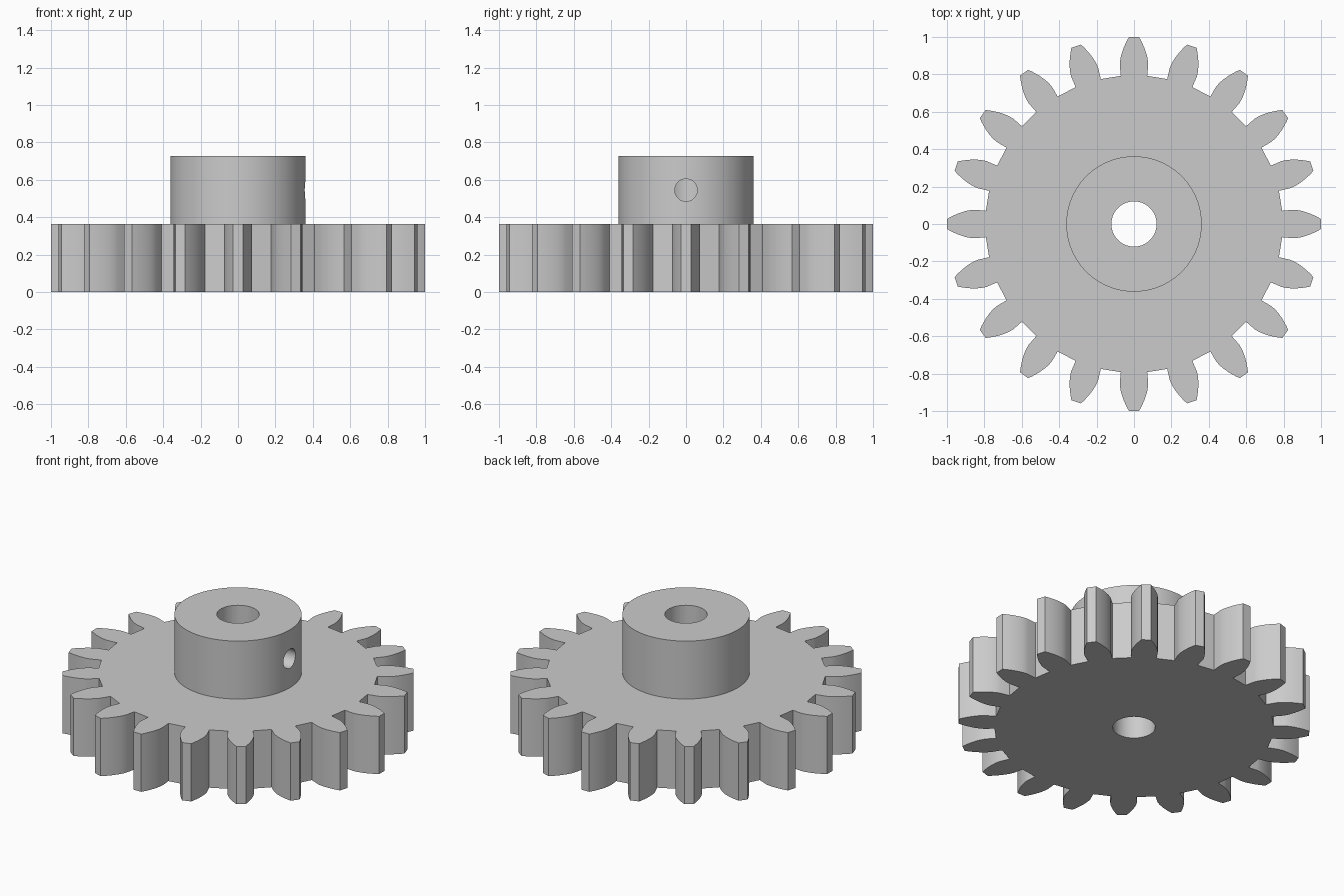
import bpy, bmesh, math
from mathutils import Matrix, Vector

if "Cube" in bpy.data.objects:
    bpy.data.objects.remove(bpy.data.objects["Cube"])

TEETH = 20
TIP_R, ROOT_R, BASE_R = 1.0, 0.795, 0.854
HALF_ANGLE = math.radians(5.1)   # half tooth angle at the base circle
GEAR_H, HUB_H, HUB_R, BORE_R, SCREW_R = 0.363, 0.727, 0.362, 0.121, 0.06

steel = bpy.data.materials.new("grey steel")
steel.use_nodes = True
GREY = (0.6, 0.6, 0.6, 1)
steel.diffuse_color = GREY
steel.node_tree.nodes["Principled BSDF"].inputs["Base Color"].default_value = GREY


def make_object(name, bm):
    bmesh.ops.recalc_face_normals(bm, faces=bm.faces)
    mesh = bpy.data.meshes.new(name)
    bm.to_mesh(mesh)
    bm.free()
    mesh.materials.append(steel)
    obj = bpy.data.objects.new(name, mesh)
    bpy.context.collection.objects.link(obj)
    return obj


def cylinder(name, radius, depth, matrix, sides=96):
    bm = bmesh.new()
    bmesh.ops.create_cone(bm, cap_ends=True, segments=sides, radius1=radius,
                          radius2=radius, depth=depth, matrix=matrix)
    return make_object(name, bm)


def tooth_flank(steps=8):
    """Polar points (radius, half angle) from root to tip along an involute."""
    points = [(ROOT_R, HALF_ANGLE)]
    for i in range(steps + 1):
        r = BASE_R + (TIP_R - BASE_R) * i / steps
        pressure = math.acos(BASE_R / r)
        points.append((r, HALF_ANGLE - (math.tan(pressure) - pressure)))
    return points


# Toothed wheel: outline swept upwards
bm = bmesh.new()
flank = tooth_flank()
outline = [(r, -a) for r, a in flank] + [(r, a) for r, a in reversed(flank)]
verts = []
for tooth in range(TEETH):
    centre = math.tau * tooth / TEETH
    for r, a in outline:
        verts.append(bm.verts.new((r * math.cos(centre + a), r * math.sin(centre + a), 0)))
face = bm.faces.new(verts)
swept = bmesh.ops.extrude_face_region(bm, geom=[face])
bmesh.ops.translate(bm, vec=Vector((0, 0, GEAR_H)),
                    verts=[g for g in swept["geom"] if isinstance(g, bmesh.types.BMVert)])
gear = make_object("spur_gear", bm)

# Hub, shaft bore and set screw hole
hub = cylinder("hub", HUB_R, HUB_H - 0.1, Matrix.Translation((0, 0, (HUB_H + 0.1) / 2)))
bore = cylinder("bore_cutter", BORE_R, 2, Matrix.Translation((0, 0, 0.4)))
screw = cylinder("screw_cutter", SCREW_R, 0.5,
                 Matrix.Translation((0.25, 0, 0.545)) @ Matrix.Rotation(math.pi / 2, 4, 'Y'), 48)

bpy.ops.object.select_all(action='DESELECT')
bpy.context.view_layer.objects.active = gear
gear.select_set(True)
for tool, operation in ((hub, 'UNION'), (bore, 'DIFFERENCE'), (screw, 'DIFFERENCE')):
    mod = gear.modifiers.new(tool.name, 'BOOLEAN')
    mod.object, mod.operation, mod.solver = tool, operation, 'EXACT'
    bpy.ops.object.modifier_apply(modifier=mod.name)
    bpy.data.objects.remove(tool)

bpy.ops.object.shade_smooth_by_angle(angle=math.radians(20))
